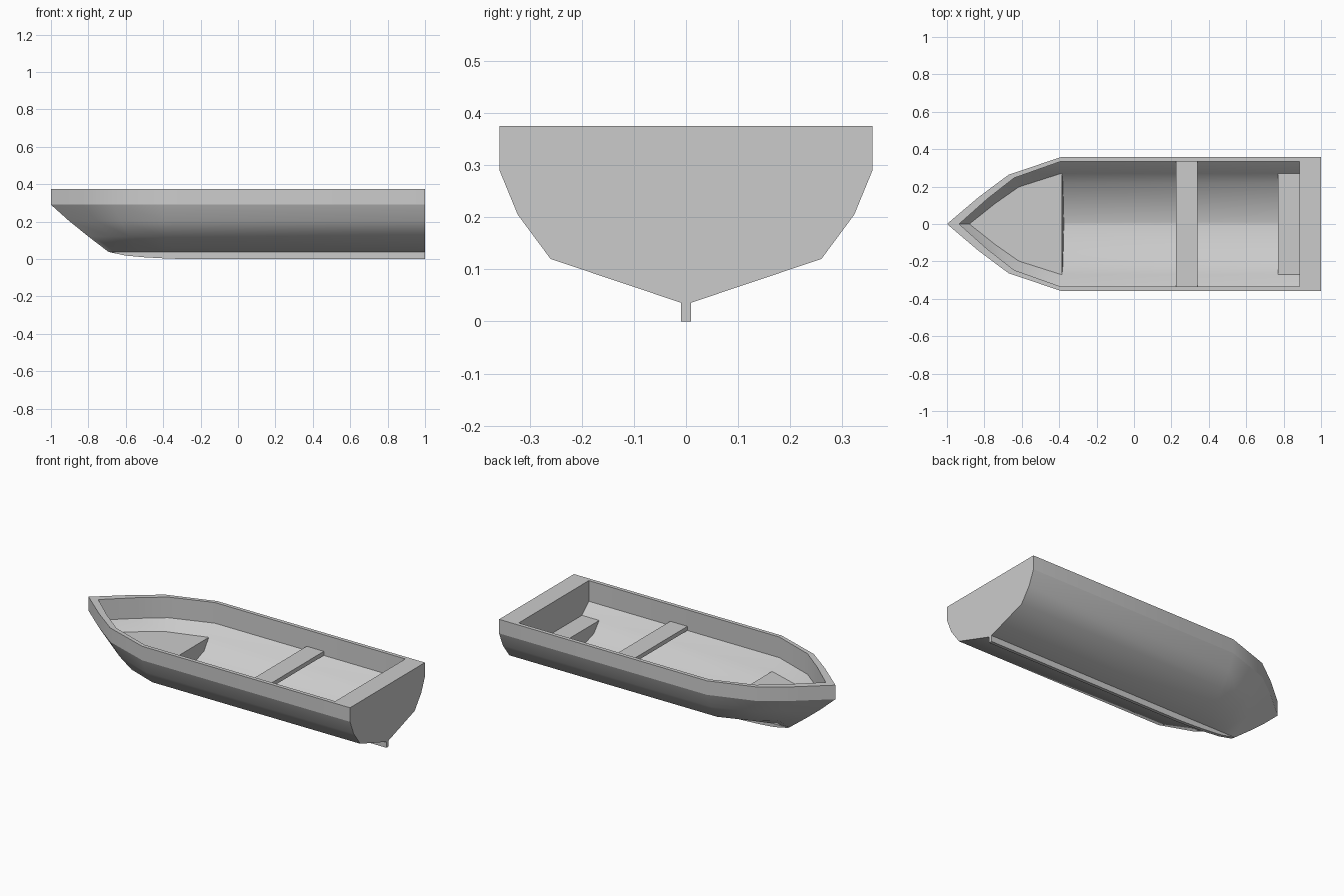
import bpy, bmesh, math

if "Cube" in bpy.data.objects:
    bpy.data.objects.remove(bpy.data.objects["Cube"])

BEAM_X = -0.39


def finish(name, bm, sharp_edges=()):
    bmesh.ops.recalc_face_normals(bm, faces=bm.faces[:])
    for f in bm.faces:
        f.smooth = True
    for e in bm.edges:
        e.smooth = e.calc_face_angle(0) < math.radians(40)
    for e in sharp_edges:
        e.smooth = False
    mesh = bpy.data.meshes.new(name)
    bm.to_mesh(mesh)
    bm.free()
    obj = bpy.data.objects.new(name, mesh)
    bpy.context.collection.objects.link(obj)
    return obj


def outline(tip, width, stern):
    """Pointed boat plan: bow tip, bow curve, straight sides, square stern."""
    run = BEAM_X - tip
    side = [(tip + fx * run, fy * width) for fx, fy in ((0.28, 0.405), (0.54, 0.735), (1, 1))]
    side.append((stern, width))
    return [(tip, 0)] + side + [(x, -y) for x, y in reversed(side)]


def loft(name, levels, creases=()):
    """levels: (z, bow tip x, half width, stern x)"""
    bm = bmesh.new()
    rings = [[bm.verts.new((x, y, z)) for x, y in outline(t, w, s)] for z, t, w, s in levels]
    n = len(rings[0])
    for a, b in zip(rings, rings[1:]):
        for i in range(n):
            j = (i + 1) % n
            bm.faces.new((a[i], a[j], b[j], b[i]))
    bm.faces.new(rings[0])
    bm.faces.new(rings[-1])
    sharp = [bm.edges.get((rings[k][i], rings[k][(i + 1) % n])) for k in creases for i in range(n)]
    return finish(name, bm, sharp)


def prism(name, profile, axis, lo, hi):
    """Extrude a 2D profile along x (profile yz) or y (profile xz)."""
    bm = bmesh.new()
    place = (lambda p, d: (d, p[0], p[1])) if axis == 'X' else (lambda p, d: (p[0], d, p[1]))
    a = [bm.verts.new(place(p, lo)) for p in profile]
    b = [bm.verts.new(place(p, hi)) for p in profile]
    n = len(profile)
    for i in range(n):
        j = (i + 1) % n
        bm.faces.new((a[i], a[j], b[j], b[i]))
    bm.faces.new(a)
    bm.faces.new(b)
    return finish(name, bm)


# Hull shell: outside from keel up, over the gunwale, down the inside
loft("hull", [
    (0.036, -0.69, 0.01, 1),
    (0.12, -0.80, 0.26, 1),
    (0.205, -0.905, 0.323, 1),
    (0.29, -1.0, 0.358, 1),
    (0.375, -1.0, 0.358, 1),
    (0.375, -0.935, 0.335, 0.885),
    (0.25, -0.935, 0.335, 0.885),
    (0.19, -0.88, 0.27, 0.885),
    (0.13, -0.78, 0.22, 0.885),
    (0.06, -0.66, 0.01, 0.885),
], creases=(3, 4, 5, 6))

# Bow seat fills the nose of the interior
loft("bow_seat", [
    (0.19, -0.88, 0.27, -0.385),
    (0.13, -0.78, 0.22, -0.380),
    (0.06, -0.66, 0.01, -0.375),
], creases=(0,))

# Stern seat fills the bottom of the interior at the back
prism("stern_seat", [(-0.27, 0.19), (-0.22, 0.13), (0, 0.06), (0.22, 0.13), (0.27, 0.19)],
      'X', 0.77, 0.886)

# Middle bench
prism("bench", [(0.225, 0.25), (0.34, 0.25), (0.34, 0.275), (0.225, 0.275)], 'Y', -0.336, 0.336)

# Keel fin
prism("keel", [(-0.69, 0.037), (-0.6, 0.018), (-0.5, 0.009), (-0.39, 0.003), (-0.3, 0),
               (1, 0), (1, 0.037)], 'Y', -0.01, 0.01)
